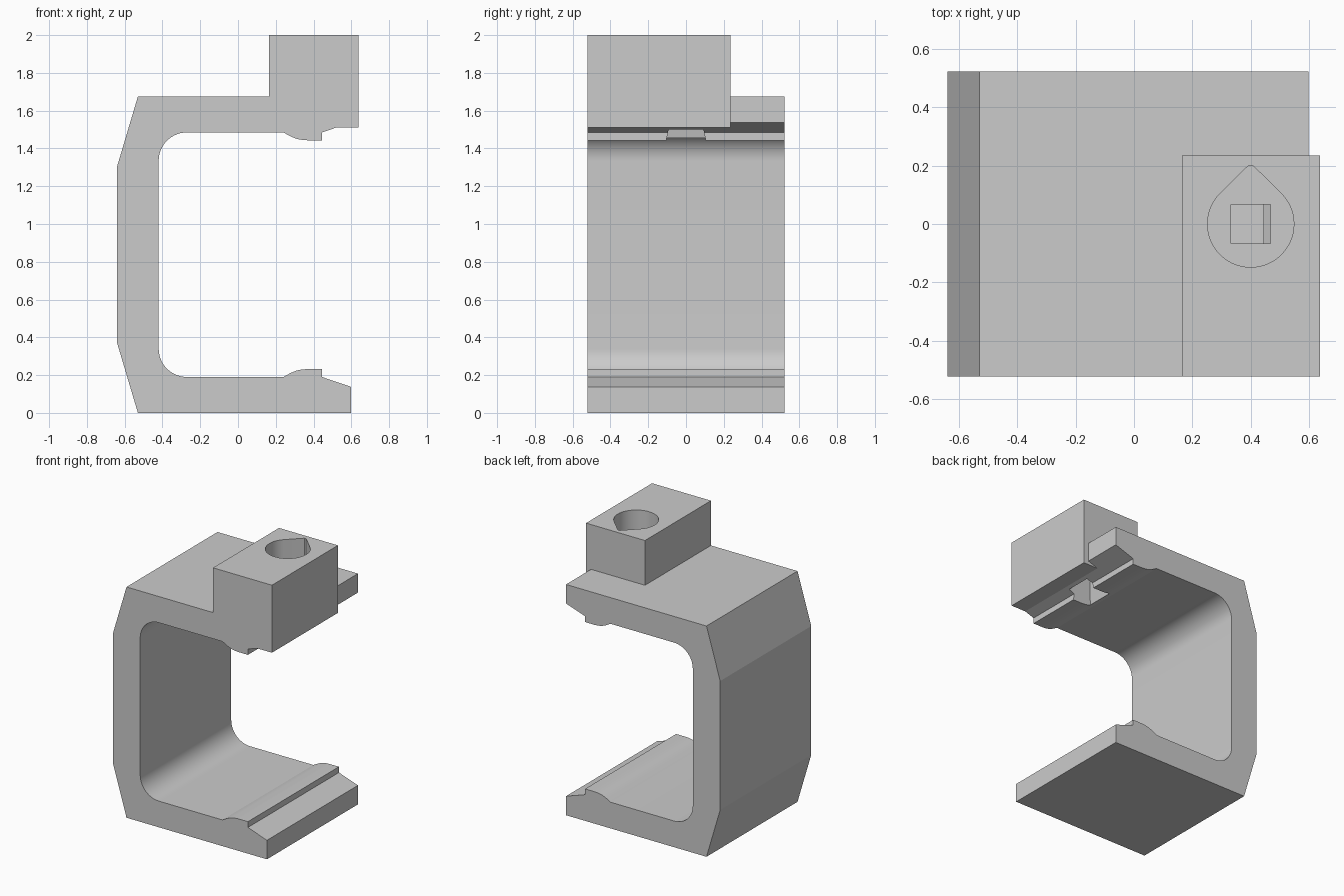
import bpy, bmesh, math

cube = bpy.data.objects.get("Cube")
if cube:
    bpy.data.objects.remove(cube, do_unlink=True)

grey = bpy.data.materials.new("plain grey")
grey.use_nodes = True
colour = (0.6, 0.6, 0.6, 1)
grey.diffuse_color = colour
grey.node_tree.nodes["Principled BSDF"].inputs["Base Color"].default_value = colour

HALF = 0.522        # half depth of the clamp
MID = 0.8375        # height the two arms mirror about
CX = 0.4            # centre of the screw hole
FLOOR = 1.62        # floor of the screw hole


def loft(name, bottom, top):
    """Closed solid between two matching loops of points."""
    bm = bmesh.new()
    a = [bm.verts.new(p) for p in bottom]
    b = [bm.verts.new(p) for p in top]
    bm.faces.new(a)
    bm.faces.new(b)
    for i in range(len(a)):
        j = (i + 1) % len(a)
        bm.faces.new((a[i], a[j], b[j], b[i]))
    bmesh.ops.recalc_face_normals(bm, faces=bm.faces)
    mesh = bpy.data.meshes.new(name)
    bm.to_mesh(mesh)
    bm.free()
    mesh.materials.append(grey)
    obj = bpy.data.objects.new(name, mesh)
    bpy.context.collection.objects.link(obj)
    return obj


def arc(cx, cy, r, start, end, steps):
    angles = [math.radians(start + (end - start) * i / steps) for i in range(steps + 1)]
    return [(cx + r * math.cos(a), cy + r * math.sin(a)) for a in angles]


def square(half, z):
    return [(CX + sx * half, sy * half, z)
            for sx, sy in ((-1, -1), (1, -1), (1, 1), (-1, 1))]


def combine(target, tool, operation):
    mod = target.modifiers.new(operation.lower(), "BOOLEAN")
    mod.operation = operation
    mod.solver = "EXACT"
    mod.object = tool
    bpy.context.view_layer.objects.active = target
    bpy.ops.object.modifier_apply(modifier=mod.name)
    bpy.data.objects.remove(tool, do_unlink=True)


# C-shaped body: lower half profile, mirrored for the upper arm
lower = [(-0.64, 0.37), (-0.53, 0), (0.598, 0), (0.598, 0.138), (0.445, 0.19),
         (0.445, 0.232), (0.37, 0.232), (0.34, 0.23), (0.31, 0.224), (0.28, 0.212), (0.24, 0.19)]
lower += arc(-0.27, 0.34, 0.15, 270, 180, 14)
profile = lower + [(x, 2 * MID - z) for x, z in reversed(lower)]
body = loft("clamp_body", [(x, -HALF, z) for x, z in profile],
            [(x, HALF, z) for x, z in profile])

# Raised screw block on the upper arm
rect = [(0.165, -HALF), (0.638, -HALF), (0.638, 0.235), (0.165, 0.235)]
block = loft("screw_block", [(x, y, 1.51) for x, y in rect], [(x, y, 2) for x, y in rect])
combine(body, block, "UNION")

# Teardrop hole with a slightly blunt tip
drop = arc(CX, 0, 0.148, 135, 405, 42) + [(CX + 0.008, 0.2), (CX - 0.008, 0.2)]
hole = loft("teardrop_cutter", [(x, y, FLOOR) for x, y in drop],
            [(x, y, 2.1) for x, y in drop])
combine(body, hole, "DIFFERENCE")

# Square opening that flares out below
flare = loft("flare_cutter", square(0.109, 1.42), square(0.067, FLOOR + 0.002))
combine(body, flare, "DIFFERENCE")

# Soft fillets, crisp edges
bpy.ops.object.select_all(action="DESELECT")
body.select_set(True)
bpy.context.view_layer.objects.active = body
bpy.ops.object.shade_smooth_by_angle(angle=math.radians(14))
